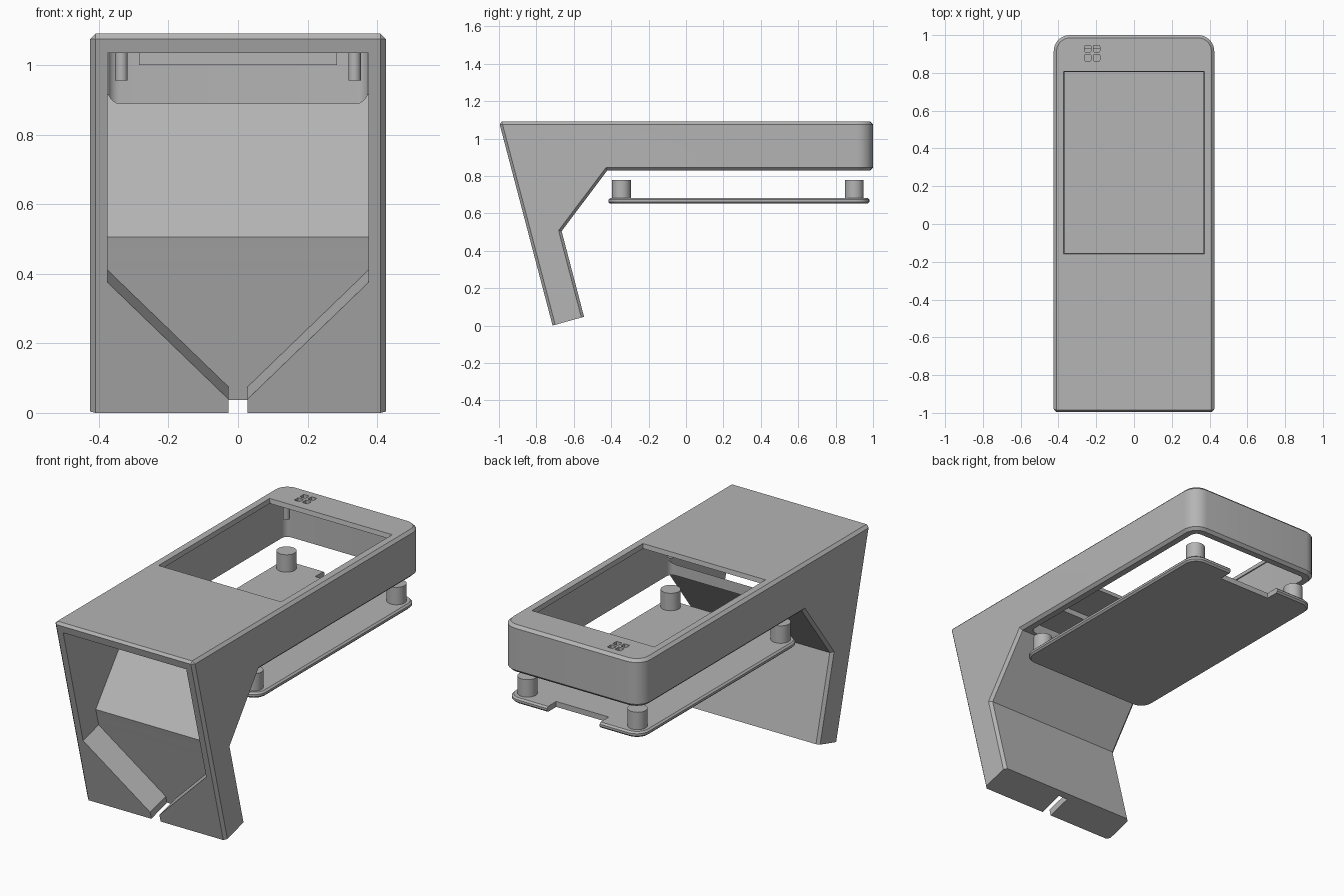
import bpy, bmesh, math
from mathutils import Vector

if "Cube" in bpy.data.objects:
    bpy.data.objects.remove(bpy.data.objects["Cube"], do_unlink=True)

GREY = (0.46, 0.46, 0.46, 1)
mat = bpy.data.materials.new("plain grey")
mat.use_nodes = True
mat.diffuse_color = GREY
mat.node_tree.nodes["Principled BSDF"].inputs["Base Color"].default_value = GREY


def prism(points, vec):
    """Closed prism swept from a flat 3D outline along vec."""
    bm = bmesh.new()
    face = bm.faces.new([bm.verts.new(p) for p in points])
    ret = bmesh.ops.extrude_face_region(bm, geom=[face])
    bmesh.ops.translate(bm, vec=vec, verts=[v for v in ret["geom"] if isinstance(v, bmesh.types.BMVert)])
    bmesh.ops.recalc_face_normals(bm, faces=bm.faces)
    return bm


def add(name, bm):
    mesh = bpy.data.meshes.new(name)
    bm.to_mesh(mesh)
    bm.free()
    mesh.materials.append(mat)
    ob = bpy.data.objects.new(name, mesh)
    bpy.context.collection.objects.link(ob)
    return ob


def smooth(ob):
    bpy.ops.object.select_all(action="DESELECT")
    ob.select_set(True)
    bpy.context.view_layer.objects.active = ob
    bpy.ops.object.shade_smooth_by_angle(angle=math.radians(30))


def cut(ob, bm):
    """Subtract a shape from the object and discard the shape."""
    cutter = add("cutter", bm)
    cutter.hide_render = True
    mod = ob.modifiers.new("cut", "BOOLEAN")
    mod.operation, mod.solver, mod.object = "DIFFERENCE", "EXACT", cutter
    bpy.context.view_layer.update()
    result = bpy.data.meshes.new_from_object(ob.evaluated_get(bpy.context.evaluated_depsgraph_get()))
    ob.modifiers.clear()
    ob.data = result
    bpy.data.objects.remove(cutter, do_unlink=True)


def along(e, axis):
    d = e.verts[1].co - e.verts[0].co
    return abs(d[axis]) > 0.999 * d.length


def slab(x0, x1, y0, y1, z0, z1, radius=0, seg=6):
    """Box with rounded vertical corners."""
    bm = prism([(x0, y0, z0), (x1, y0, z0), (x1, y1, z0), (x0, y1, z0)], (0, 0, z1 - z0))
    if radius:
        bmesh.ops.bevel(bm, geom=[e for e in bm.edges if along(e, 2)], offset=radius,
                        segments=seg, profile=0.5, affect="EDGES")
    return bm


def cylinder(name, x, y, z0, z1, r):
    bm = bmesh.new()
    bmesh.ops.create_cone(bm, cap_ends=True, segments=32, radius1=r, radius2=r, depth=z1 - z0)
    bmesh.ops.translate(bm, vec=(x, y, (z0 + z1) / 2), verts=bm.verts)
    smooth(add(name, bm))


def front_y(z):
    """Depth of the leaning front plane at a height."""
    return -1 + (1.09 - z) * 0.263


W, IN, TOP, LIP = 0.425, 0.375, 1.09, 1.035
back = Vector((0, 0.967, 0.254))          # straight into the leaning front

# Housing: side profile swept across the width
profile = [(-1, TOP), (1, TOP), (1, 0.83), (-0.42, 0.83), (-0.665, 0.505), (-0.545, 0.047), (front_y(0), 0.0)]
bm = prism([(-W, y, z) for y, z in profile], (2 * W, 0, 0))
bmesh.ops.bevel(bm, geom=[e for e in bm.edges if along(e, 2) and e.verts[0].co.y > 0.9],
                offset=0.085, segments=8, profile=0.5, affect="EDGES")


def chamfered(e):
    mid = (e.verts[0].co + e.verts[1].co) / 2
    leg_end = all(v.co.z < 0.1 for v in e.verts)
    bend = along(e, 0) and mid.z < 1 and mid.y < 0.9
    return e.calc_face_angle(0) > 0.6 and not leg_end and not bend


bmesh.ops.bevel(bm, geom=[e for e in bm.edges if chamfered(e)], offset=0.015,
                segments=1, affect="EDGES")
housing = add("housing", bm)

# Hollow behind the front opening, following the leg wall
start = Vector((-IN, front_y(0.375), 0.375))
hollow = [start - back * 0.1, start + back * 0.14, (-IN, -0.702, 0.505), (-IN, -0.38, 0.915),
          (-IN, -0.38, LIP), (-IN, front_y(LIP) - 0.1, LIP)]
cut(housing, prism(hollow, (2 * IN, 0, 0)))

# Funnel and cable slot at the foot of the leg
half = [(0.028, -0.06), (0.028, 0.04), (IN, 0.375), (IN, 0.44)]
outline = half + [(-x, z) for x, z in reversed(half)]
cut(housing, prism([Vector((x, front_y(z), z)) - back * 0.1 for x, z in outline], back * 0.24))

# Open underside of the head
cut(housing, slab(-IN, IN, -0.40, 0.95, 0.7, 1.065, 0.035))

# Screen window with sloping sides
bm = slab(-0.357, 0.357, -0.142, 0.792, 1.0, 1.10)
for v in bm.verts:
    if v.co.z > 1.05:
        v.co.x += math.copysign(0.018, v.co.x)
        v.co.y += math.copysign(0.018, v.co.y - 0.3)
cut(housing, bm)

# Four small square vents
for x in (-0.245, -0.198):
    for y in (0.88, 0.928):
        cut(housing, slab(x - 0.017, x + 0.017, y - 0.017, y + 0.017, 1.0, 1.2, 0.005, 2))
smooth(housing)

# Ledge inside the far end
add("inner_ledge", slab(-0.285, 0.285, 0.93, 0.955, 1.0, 1.07))

# Base plate with a notch at the back
bm = slab(-0.41, 0.41, -0.415, 0.98, 0.652, 0.682, 0.075, 8)
bmesh.ops.bevel(bm, geom=[e for e in bm.edges if e.calc_face_angle(0) > 0.6], offset=0.009,
                segments=1, affect="EDGES")
plate = add("base_plate", bm)
cut(plate, slab(-0.16, 0.16, 0.90, 1.1, 0.6, 0.75))
smooth(plate)

# Posts on the plate and matching pegs under the head
for side, x in (("right", -0.335), ("left", 0.335)):
    for end, y in (("front", -0.345), ("back", 0.9)):
        cylinder(f"post_{end}_{side}", x, y, 0.675, 0.778, 0.05)
        cylinder(f"peg_{end}_{side}", x, y, 0.955, 1.068, 0.018)
